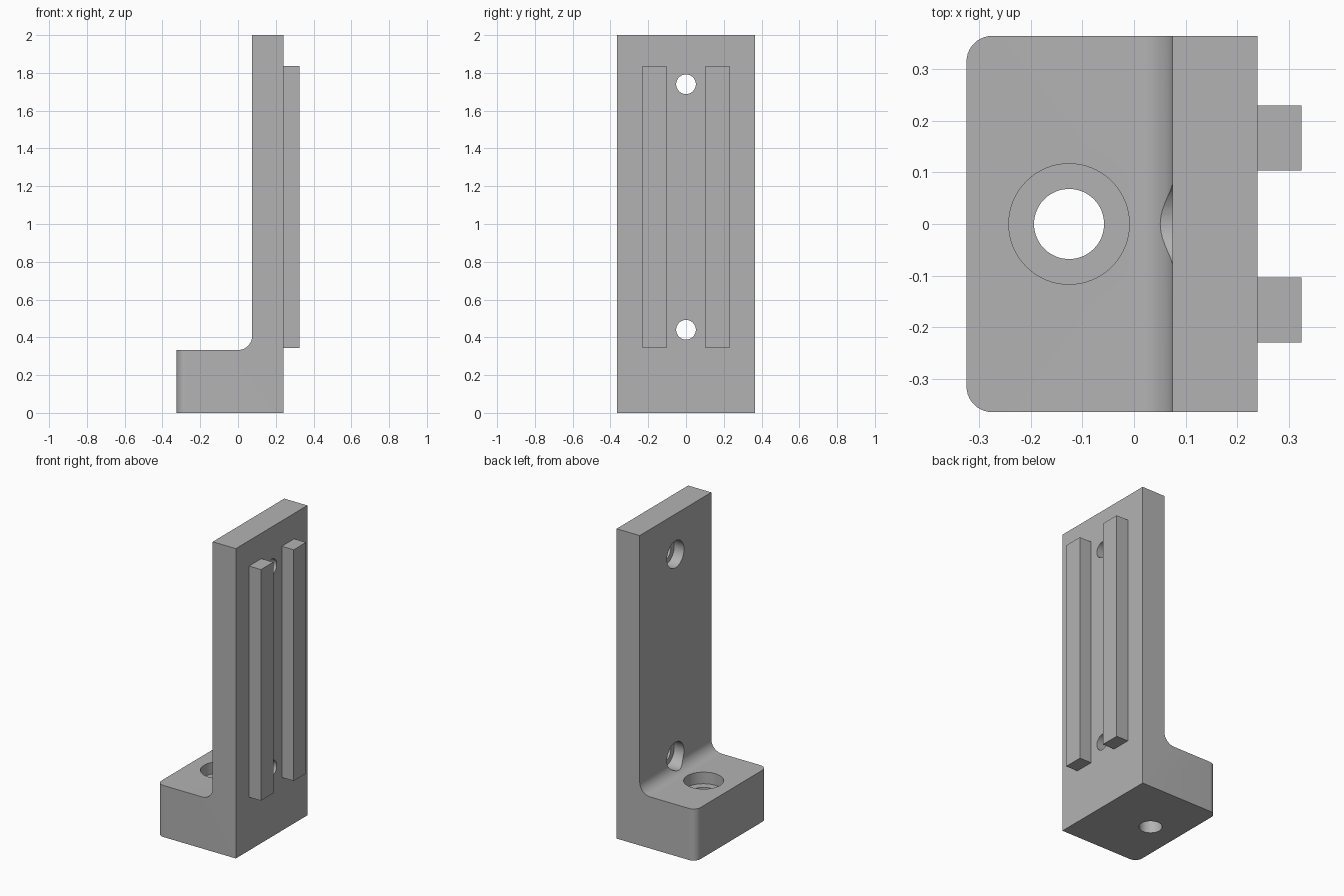
import bpy
import bmesh
from math import cos, sin, pi
from mathutils import Matrix

if "Cube" in bpy.data.objects:
    bpy.data.objects.remove(bpy.data.objects["Cube"], do_unlink=True)

# Single flat grey
GREY = (0.45, 0.45, 0.45, 1)
grey = bpy.data.materials.new("grey")
grey.use_nodes = True
grey.diffuse_color = GREY
grey.node_tree.nodes["Principled BSDF"].inputs["Base Color"].default_value = GREY

# Main dimensions
BACK, FACE, TIP = 0.24, 0.075, -0.325
HALF, BASE, FILLET = 0.365, 0.333, 0.075


def make_object(name, bm):
    bmesh.ops.recalc_face_normals(bm, faces=bm.faces[:])
    mesh = bpy.data.meshes.new(name)
    bm.to_mesh(mesh)
    bm.free()
    mesh.materials.append(grey)
    obj = bpy.data.objects.new(name, mesh)
    bpy.context.collection.objects.link(obj)
    return obj


def activate(obj):
    bpy.ops.object.select_all(action="DESELECT")
    obj.select_set(True)
    bpy.context.view_layer.objects.active = obj


def drill(target, start, end, radius):
    """Cut a round hole along the line from start to end."""
    start, end = Matrix.Translation(start).translation, Matrix.Translation(end).translation
    axis = end - start
    turn = axis.to_track_quat("Z", "Y").to_matrix().to_4x4()
    bm = bmesh.new()
    bmesh.ops.create_cone(bm, cap_ends=True, segments=64, radius1=radius,
                          radius2=radius, depth=axis.length,
                          matrix=Matrix.Translation((start + end) / 2) @ turn)
    cutter = make_object("hole_cutter", bm)
    cutter.hide_render = True
    cut = target.modifiers.new("hole", "BOOLEAN")
    cut.operation, cut.solver, cut.object = "DIFFERENCE", "EXACT", cutter
    activate(target)
    bpy.ops.object.modifier_apply(modifier=cut.name)
    bpy.data.objects.remove(cutter, do_unlink=True)


# L-shaped bracket body: side profile with an inner fillet, extruded across y
arc = [(FACE - FILLET + FILLET * cos(a), BASE + FILLET + FILLET * sin(a))
       for a in (-pi / 2 * i / 16 for i in range(17))]
profile = [(TIP, 0), (BACK, 0), (BACK, 2), (FACE, 2)] + arc + [(TIP, BASE)]
bm = bmesh.new()
side = bm.faces.new([bm.verts.new((x, -HALF, z)) for x, z in profile])
grown = bmesh.ops.extrude_face_region(bm, geom=[side])["geom"]
bmesh.ops.translate(bm, vec=(0, 2 * HALF, 0),
                    verts=[v for v in grown if isinstance(v, bmesh.types.BMVert)])

# Rounded vertical corners at the end of the foot
corners = [e for e in bm.edges if all(abs(v.co.x - TIP) < 1e-4 for v in e.verts)
           and abs(e.verts[0].co.z - e.verts[1].co.z) > 0.1]
bmesh.ops.bevel(bm, geom=corners, offset=0.05, segments=10, profile=0.5,
                affect="EDGES")
bracket = make_object("bracket_body", bm)

# Counterbored hole down through the foot
drill(bracket, (-0.126, 0, -0.1), (-0.126, 0, 0.5), 0.068)
drill(bracket, (-0.126, 0, BASE - 0.075), (-0.126, 0, 0.5), 0.117)

# Counterbored holes through the upright
for z in (0.44, 1.74):
    drill(bracket, (-0.1, 0, z), (0.4, 0, z), 0.052)
    drill(bracket, (-0.1, 0, z), (FACE + 0.07, 0, z), 0.087)

activate(bracket)
bpy.ops.object.shade_smooth_by_angle(angle=pi / 6)

# Pair of guide rails on the back of the upright
for name, y in (("rail_front", -0.167), ("rail_back", 0.167)):
    bm = bmesh.new()
    bmesh.ops.create_cube(bm, size=1, matrix=Matrix.Translation((0.2815, y, 1.09))
                          @ Matrix.Diagonal((0.087, 0.126, 1.492, 1)))
    make_object(name, bm)
